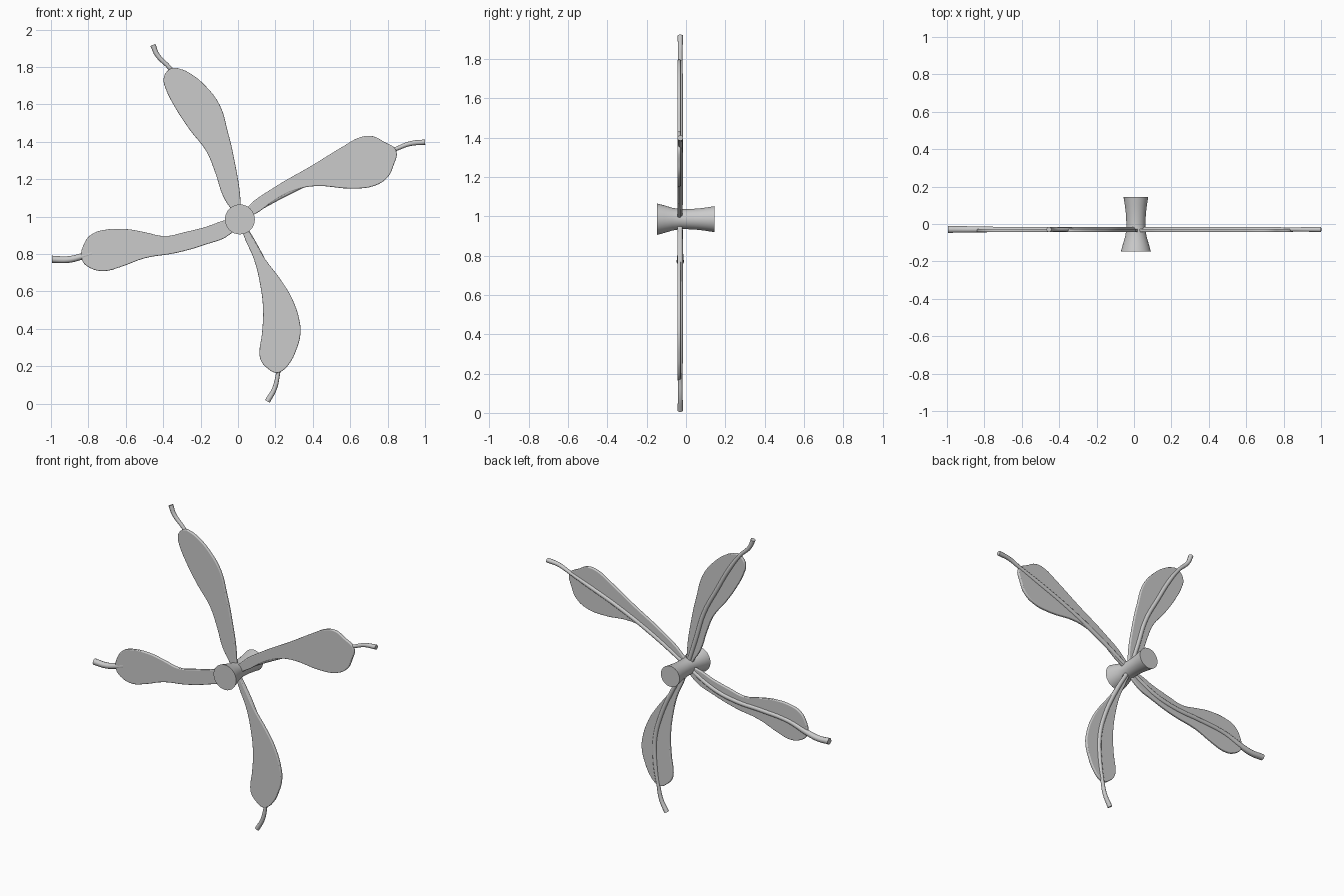
import bpy, math

if "Cube" in bpy.data.objects:
    bpy.data.objects.remove(bpy.data.objects["Cube"])

HUB = (0.01, 0.985)


def finish(obj):
    # turn the curve into a smooth-shaded mesh
    bpy.ops.object.select_all(action='DESELECT')
    obj.select_set(True)
    bpy.context.view_layer.objects.active = obj
    if obj.type == 'CURVE':
        bpy.ops.object.convert(target='MESH')
    bpy.ops.object.shade_smooth_by_angle(angle=math.radians(40))


def curve(name, pts, y, radii=None, cyclic=False, res=5):
    # spline drawn in the x-z plane at depth y
    data = bpy.data.curves.new(name, 'CURVE')
    data.dimensions = '2D' if cyclic else '3D'
    data.resolution_u = res
    sp = data.splines.new('BEZIER')
    sp.bezier_points.add(len(pts) - 1)
    sp.use_cyclic_u = cyclic
    for i, (bp, (x, z)) in enumerate(zip(sp.bezier_points, pts)):
        bp.co = (x, z, 0)
        bp.handle_left_type = bp.handle_right_type = 'AUTO'
        if radii:
            bp.radius = radii[i]
    obj = bpy.data.objects.new(name, data)
    obj.rotation_euler = (math.pi / 2, 0, 0)
    obj.location.y = y
    bpy.context.collection.objects.link(obj)
    return obj


def petal(side, outline, stem, tip_r=0.0145, neck_r=0.011):
    # thin leaf-shaped blade with softened rim
    blade = curve(side + "_blade", [HUB] + outline, -0.035, cyclic=True, res=4)
    d = blade.data
    d.fill_mode = 'BOTH'
    d.extrude, d.bevel_depth, d.bevel_resolution, d.offset = 0.004, 0.005, 2, -0.005
    finish(blade)
    # stem along the back, running out past the blade; stem[2] is the neck
    radii = [tip_r, (tip_r + neck_r) / 2, neck_r] + [0.014] * (len(stem) - 3) + [0.012]
    rod = curve(side + "_stem", stem + [HUB], -0.029, radii)
    d = rod.data
    d.bevel_depth, d.bevel_resolution, d.use_fill_caps = 1.0, 3, True
    finish(rod)


petal("right",
      [(.05, 1.05), (.20, 1.16), (.39, 1.27), (.57, 1.38), (.65, 1.423), (.72, 1.43),
       (.78, 1.40), (.845, 1.355), (.83, 1.27), (.80, 1.21), (.73, 1.165), (.61, 1.15),
       (.41, 1.163), (.30, 1.14), (.20, 1.09), (.085, 1.01)],
      [(1.0, 1.398), (.92, 1.39), (.84, 1.36), (.70, 1.31), (.50, 1.235), (.25, 1.12)])

petal("top",
      [(-.04, 1.045), (-.08, 1.11), (-.12, 1.23), (-.17, 1.35), (-.26, 1.467), (-.34, 1.59),
       (-.385, 1.68), (-.398, 1.735), (-.38, 1.776), (-.345, 1.795), (-.31, 1.79),
       (-.255, 1.765), (-.175, 1.70), (-.097, 1.595), (-.055, 1.456), (-.02, 1.306), (.015, 1.06)],
      [(-.455, 1.918), (-.432, 1.865), (-.365, 1.795), (-.29, 1.69), (-.20, 1.53), (-.11, 1.36),
       (-.05, 1.17)])

petal("left",
      [(-.04, .907), (-.175, .85), (-.335, .805), (-.497, .778), (-.63, .73), (-.715, .709),
       (-.79, .725), (-.835, .77), (-.818, .865), (-.78, .907), (-.72, .928), (-.595, .933),
       (-.50, .917), (-.39, .896), (-.285, .917), (-.175, .944), (-.05, .985)],
      [(-.995, .772), (-.91, .77), (-.835, .787), (-.71, .825), (-.52, .843), (-.335, .853),
       (-.175, .89)], 0.019, 0.017)

petal("bottom",
      [(.06, .917), (.145, .773), (.225, .667), (.29, .56), (.33, .437), (.334, .373),
       (.31, .283), (.278, .219), (.23, .171), (.20, .165), (.16, .187), (.123, .229),
       (.115, .272), (.128, .373), (.134, .507), (.118, .64), (.085, .773), (.03, .90)],
      [(.157, .012), (.195, .08), (.214, .16), (.235, .293), (.238, .453), (.198, .613),
       (.115, .80)])

# spool-shaped hub, flared at both ends
profile = [(-.147, .080), (-.11, .070), (-.07, .058), (-.03, .051), (.01, .051), (.06, .054),
           (.10, .059), (.145, .066)]
n = 32
verts = [(HUB[0] + r * math.cos(2 * math.pi * k / n), y, HUB[1] + r * math.sin(2 * math.pi * k / n))
         for y, r in profile for k in range(n)]
faces = [(i * n + k, (i + 1) * n + k, (i + 1) * n + (k + 1) % n, i * n + (k + 1) % n)
         for i in range(len(profile) - 1) for k in range(n)]
last = (len(profile) - 1) * n
faces += [tuple(range(n)), tuple(reversed(range(last, last + n)))]
mesh = bpy.data.meshes.new("hub")
mesh.from_pydata(verts, [], faces)
hub = bpy.data.objects.new("hub", mesh)
bpy.context.collection.objects.link(hub)
finish(hub)
